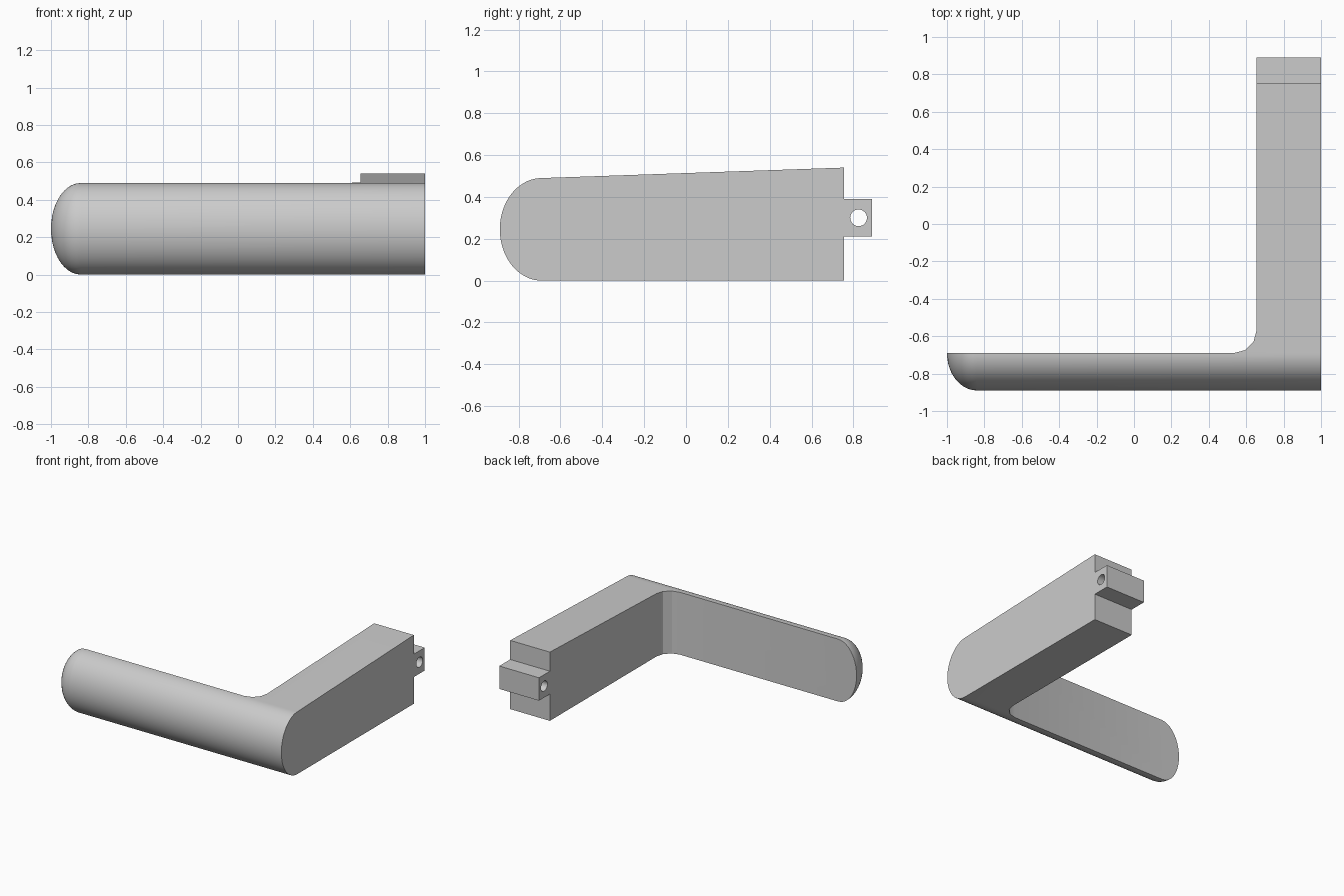
import bpy, bmesh
from math import sin, cos, pi, radians

cube = bpy.data.objects.get("Cube")
if cube:
    bpy.data.objects.remove(cube, do_unlink=True)

grey = bpy.data.materials.new("plain grey")
grey.use_nodes = True
COLOUR = (0.6, 0.6, 0.6, 1)
grey.diffuse_color = COLOUR
grey.node_tree.nodes["Principled BSDF"].inputs["Base Color"].default_value = COLOUR


def loft(name, rings):
    """Skin a list of equal-length rings and cap both ends."""
    bm = bmesh.new()
    rows = [[bm.verts.new(p) for p in ring] for ring in rings]
    n = len(rows[0])
    for a, b in zip(rows, rows[1:]):
        for i in range(n):
            j = (i + 1) % n
            bm.faces.new((a[i], a[j], b[j], b[i]))
    bm.faces.new(rows[0])
    bm.faces.new(rows[-1])
    bmesh.ops.recalc_face_normals(bm, faces=bm.faces)
    mesh = bpy.data.meshes.new(name)
    bm.to_mesh(mesh)
    bm.free()
    mesh.materials.append(grey)
    obj = bpy.data.objects.new(name, mesh)
    bpy.context.collection.objects.link(obj)
    return obj


def cut(target, cutter, operation):
    """Apply a boolean and discard the cutter."""
    bpy.context.view_layer.objects.active = target
    mod = target.modifiers.new(operation, 'BOOLEAN')
    mod.operation, mod.object, mod.solver = operation, cutter, 'EXACT'
    bpy.ops.object.modifier_apply(modifier=mod.name)
    bpy.data.objects.remove(cutter, do_unlink=True)


BACK, MID, DEPTH = -0.69, 0.245, 0.2    # grip back plane, mid height, thickness
ARM_X, ARM_END = 0.655, 0.755
END_LEN = 0.16

# Side profile: rounded grip front, sloping arm and narrow tongue
side = [(BACK - DEPTH * sin(pi * i / 40), MID + MID * cos(pi * i / 40))
        for i in range(41)]
side += [(ARM_END, 0), (ARM_END, 0.21), (0.89, 0.21),
         (0.89, 0.39), (ARM_END, 0.39), (ARM_END, 0.54)]

# Sweep along x, shrinking elliptically towards the rounded end
sections = [(-1 + END_LEN * (1 - cos(t)), sin(t))
            for t in [radians(a) for a in (2, 8, 16, 24, 32, 40, 48, 56, 64, 72, 81, 90)]]
sections.append((1, 1))
lever = loft("lever_handle", [[(x, BACK + (y - BACK) * s, MID + (z - MID) * s)
                               for y, z in side] for x, s in sections])

# L-shaped plan with a filleted inner corner
R = 0.12
plan = [(-1.2, -1.2), (1.2, -1.2), (1.2, 1.2), (ARM_X, 1.2)]
plan += [(ARM_X - R + R * cos(pi / 6 * i), BACK + R - R * sin(pi / 6 * i))
         for i in range(4)]
plan.append((-1.2, BACK))
cut(lever, loft("plan_cutter", [[(x, y, z) for x, y in plan] for z in (-0.5, 1)]),
    'INTERSECT')

# Pin hole through the tongue
hole = [(0.825 + 0.04 * cos(pi * i / 16), 0.3 + 0.04 * sin(pi * i / 16))
        for i in range(32)]
cut(lever, loft("hole_cutter", [[(x, y, z) for y, z in hole] for x in (0.4, 1.2)]),
    'DIFFERENCE')

bpy.ops.object.select_all(action='DESELECT')
lever.select_set(True)
bpy.context.view_layer.objects.active = lever
bpy.ops.object.shade_smooth_by_angle(angle=radians(25))
